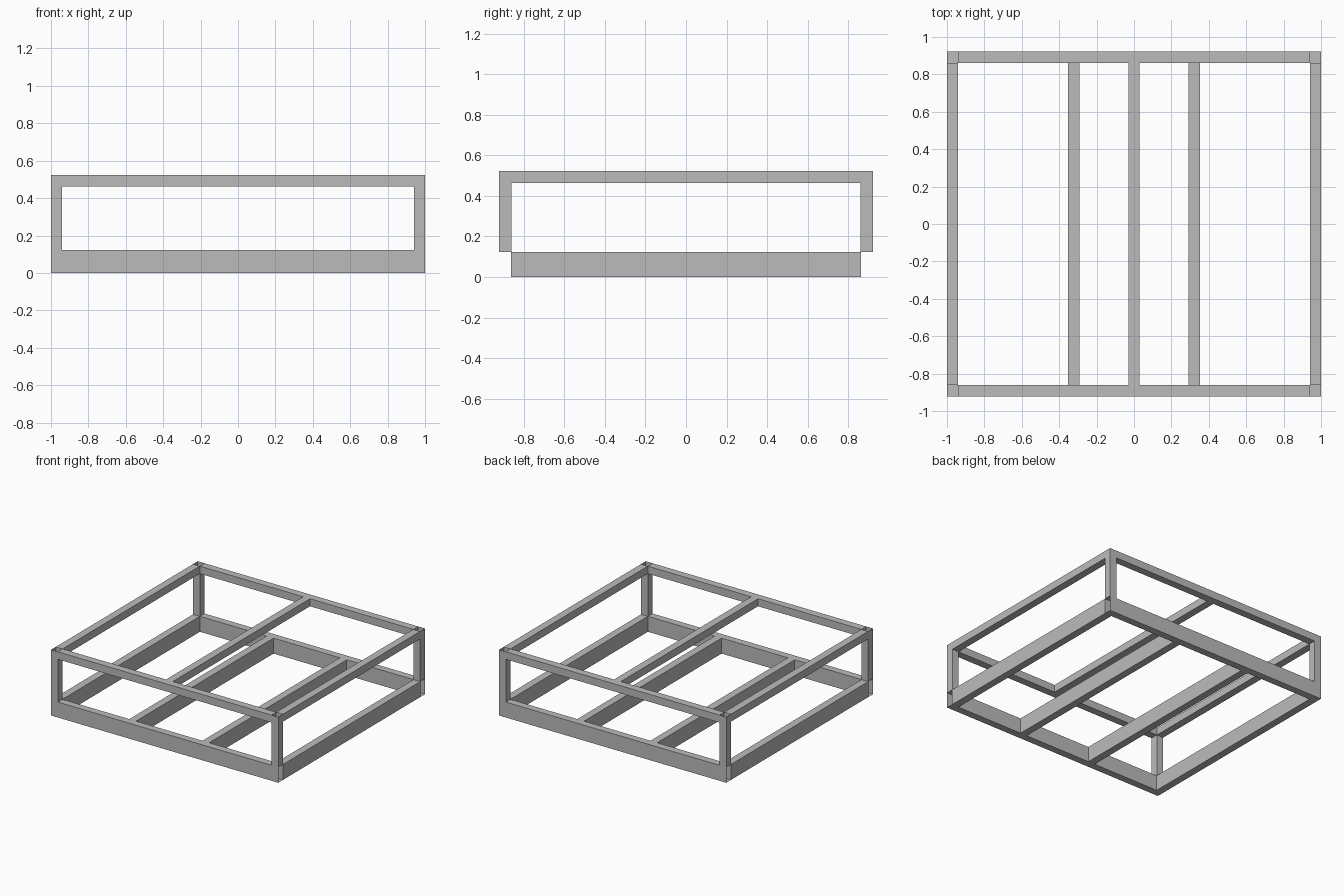
import bpy, bmesh

default = bpy.data.objects.get("Cube")
if default:
    bpy.data.objects.remove(default, do_unlink=True)

grey = bpy.data.materials.new("steel_grey")
grey.use_nodes = True
grey.diffuse_color = (0.5, 0.5, 0.5, 1)
grey.node_tree.nodes["Principled BSDF"].inputs["Base Color"].default_value = (0.5, 0.5, 0.5, 1)

W, D, H = 1.0, 0.922, 0.523   # half width, half depth, full height
T, B, BASE = 0.06, 0.058, 0.123  # tube size, base board thickness and height


def tube(name, lo, hi, axis):
    """Hollow box section, open at both ends along the given axis."""
    bm = bmesh.new()
    bmesh.ops.create_cube(bm, size=1)
    for v in bm.verts:
        v.co = [lo[i] + (v.co[i] + 0.5) * (hi[i] - lo[i]) for i in range(3)]
    bm.normal_update()
    caps = [f for f in bm.faces if abs(f.normal[axis]) > 0.5]
    bmesh.ops.delete(bm, geom=caps, context="FACES_ONLY")
    mesh = bpy.data.meshes.new(name)
    bm.to_mesh(mesh)
    bm.free()
    mesh.materials.append(grey)
    obj = bpy.data.objects.new(name, mesh)
    bpy.context.collection.objects.link(obj)


def span(s, outer, thick):
    """Range from the outer edge inwards, on the side given by s."""
    return sorted((s * outer, s * (outer - thick)))


# Front and back base boards and top rails
for s, side in ((-1, "front"), (1, "back")):
    y0, y1 = span(s, D, B)
    tube(side + "_base_board", (-W, y0, 0), (W, y1, BASE), 0)
    y0, y1 = span(s, D, T)
    tube(side + "_top_rail", (T - W, y0, H - T), (W - T, y1, H), 0)

# Side boards, side rails, lower cross beams and corner posts
for s, side in ((-1, "right"), (1, "left")):
    x0, x1 = span(s, W, T)
    tube(side + "_base_board", (x0, B - D, 0), (x1, D - B, BASE), 1)
    tube(side + "_top_rail", (x0, T - D, H - T), (x1, D - T, H), 1)
    for t, end in ((-1, "front"), (1, "back")):
        y0, y1 = span(t, D, T)
        tube(f"{end}_{side}_post", (x0, y0, BASE), (x1, y1, H), 2)
    x0, x1 = span(s, 0.352, T)
    tube(side + "_base_beam", (x0, B - D, 0), (x1, D - B, BASE), 1)

# Central top beam
tube("centre_top_beam", (-T / 2, T - D, H - T), (T / 2, D - T, H), 1)
